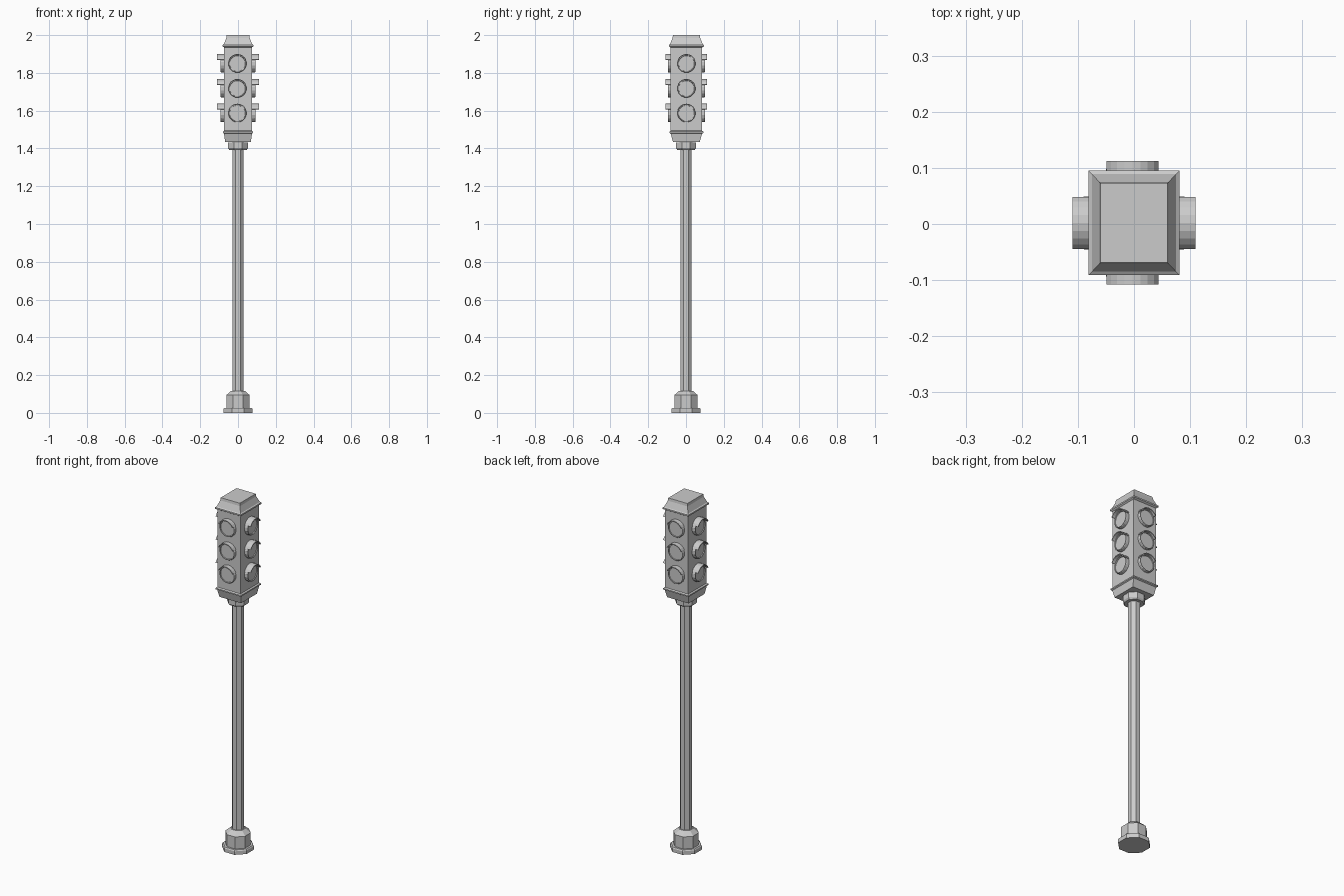
import bpy, bmesh
from math import pi, cos, sin, radians
from mathutils import Matrix

if "Cube" in bpy.data.objects:
    bpy.data.objects.remove(bpy.data.objects["Cube"])


def finish(bm, name, matrix=Matrix()):
    bmesh.ops.recalc_face_normals(bm, faces=bm.faces)
    bm.transform(matrix)
    mesh = bpy.data.meshes.new(name)
    bm.to_mesh(mesh)
    bm.free()
    obj = bpy.data.objects.new(name, mesh)
    bpy.context.collection.objects.link(obj)
    return obj


def loft(name, rings, matrix=Matrix(), closed=False):
    """Skin a sequence of equal-length rings, with flat ends or closed on itself."""
    bm = bmesh.new()
    loops = [[bm.verts.new(p) for p in ring] for ring in rings]
    n = len(loops[0])
    pairs = list(zip(loops, loops[1:]))
    if closed:
        pairs.append((loops[-1], loops[0]))
    for a, b in pairs:
        for i in range(n):
            j = (i + 1) % n
            bm.faces.new((a[i], a[j], b[j], b[i]))
    if not closed:
        bm.faces.new(loops[0])
        bm.faces.new(loops[-1])
    return finish(bm, name, matrix)


def lathe(name, profile, sides, matrix=Matrix()):
    """Faceted turning from (half width across flats, height) pairs."""
    k = 1 / cos(pi / sides)
    angles = [2 * pi * (i + 0.5) / sides for i in range(sides)]
    return loft(name, [[(r * k * cos(a), r * k * sin(a), z) for a in angles]
                       for r, z in profile], matrix)


def box_stack(name, profile):
    """Rectangular moulding from (half x, half y, z) triples."""
    return loft(name, [[(-x, -y + 0.002, z), (x, -y + 0.002, z),
                        (x, y + 0.002, z), (-x, y + 0.002, z)]
                       for x, y, z in profile])


def hood(name, matrix, start, end):
    """Open curved visor over a lamp; local y is up, local z points outward."""
    rings = []
    for i in range(9):
        a = radians(25 + 130 * i / 8)
        rings.append([(r * cos(a), r * sin(a), z) for r, z in
                      ((0.051, start), (0.051, end), (0.046, end), (0.046, start))])
    return loft(name, rings, matrix)


# Pedestal, pole and collar
lathe("pedestal", [(0.077, 0), (0.077, 0.02), (0.073, 0.026), (0.062, 0.026),
                   (0.062, 0.094), (0.036, 0.117)], 8)
lathe("pole", [(0.030, 0.11), (0.030, 1.40)], 8)
lathe("collar", [(0.047, 1.393), (0.053, 1.402), (0.053, 1.428), (0.047, 1.437)], 8)

# Signal housing
box_stack("housing", [(0.073, 0.083, 1.48), (0.073, 0.083, 1.945)])
box_stack("housing_bottom", [(0.068, 0.071, 1.435), (0.074, 0.083, 1.478),
                             (0.080, 0.090, 1.482), (0.080, 0.090, 1.489),
                             (0.073, 0.083, 1.494)])
box_stack("roof", [(0.073, 0.083, 1.934), (0.081, 0.093, 1.940),
                   (0.081, 0.093, 1.948), (0.075, 0.087, 1.952),
                   (0.062, 0.073, 1.985), (0.060, 0.071, 2.0)])

# Three hooded lamps on each side
for s, side in enumerate(("front", "right", "back", "left")):
    on_x = s % 2
    face = 0.073 if on_x else 0.083
    rim = 0.092 if on_x else 0.098
    shift = Matrix.Translation((0, 0.002, 0) if on_x else (-0.003, 0.002, 0))
    turn = Matrix.Rotation(s * pi / 2, 4, 'Z') @ Matrix.Rotation(pi / 2, 4, 'X')
    for z, level in ((1.849, "top"), (1.717, "middle"), (1.586, "bottom")):
        place = shift @ Matrix.Translation((0, 0, z)) @ turn
        lathe(f"{side}_{level}_lamp",
              [(0.047, face - 0.005), (0.047, rim - 0.003), (0.045, rim),
               (0.042, rim), (0.041, rim - 0.005)], 16, place)
        hood(f"{side}_{level}_hood", place, face - 0.005, 0.110)
